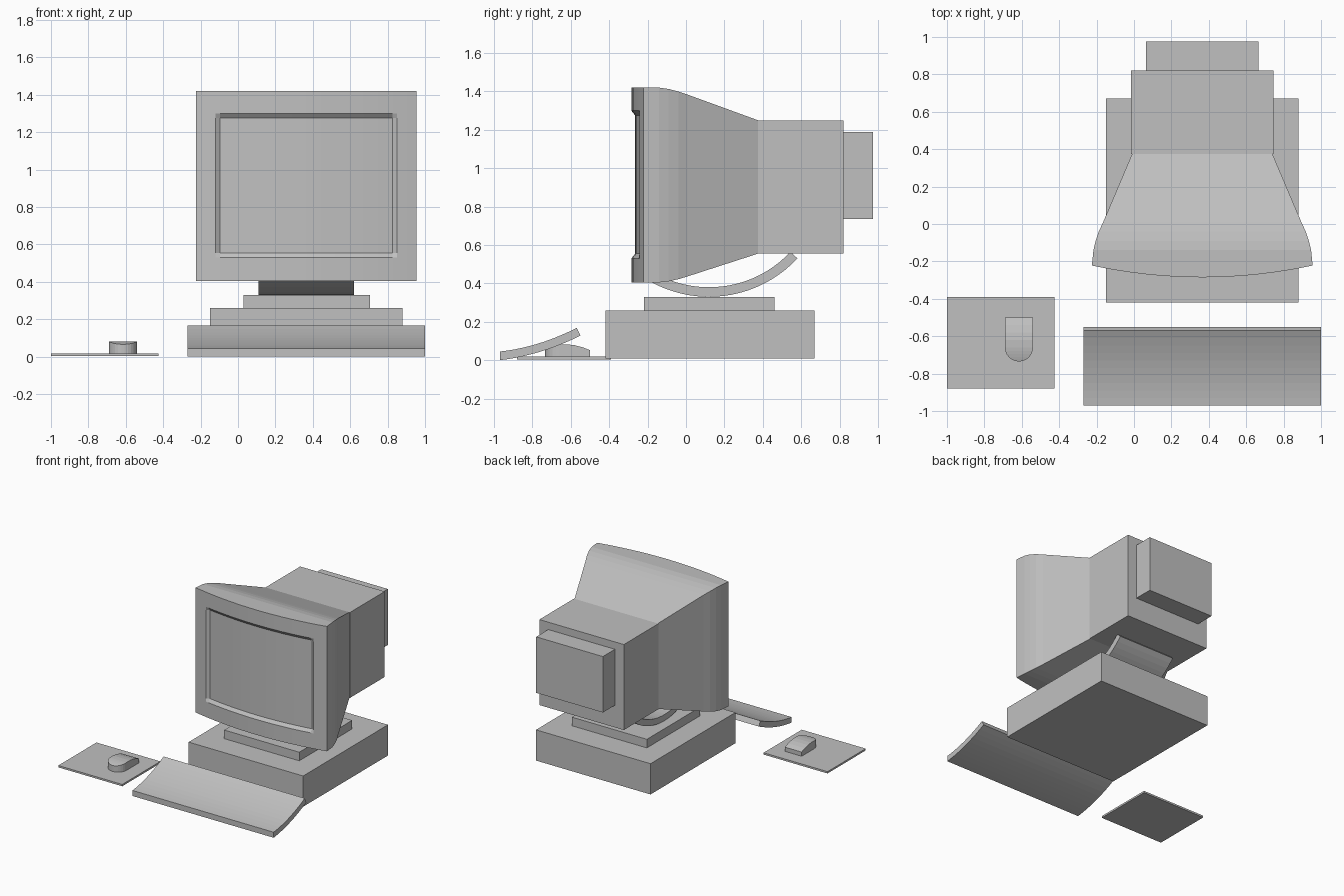
import bpy, bmesh
from math import sin, cos, radians, sqrt

cube = bpy.data.objects.get("Cube")
if cube:
    bpy.data.objects.remove(cube, do_unlink=True)

grey = bpy.data.materials.new("case grey")
grey.use_nodes = True
colour = (0.53, 0.53, 0.53, 1)
grey.diffuse_color = colour
grey.node_tree.nodes["Principled BSDF"].inputs["Base Color"].default_value = colour

CX = 0.365  # middle of the computer


def finish(name, bm):
    bmesh.ops.recalc_face_normals(bm, faces=bm.faces)
    mesh = bpy.data.meshes.new(name)
    bm.to_mesh(mesh)
    bm.free()
    mesh.materials.append(grey)
    obj = bpy.data.objects.new(name, mesh)
    bpy.context.collection.objects.link(obj)
    return obj


def bridge(bm, a, b):
    for i in range(len(a)):
        j = (i + 1) % len(a)
        bm.faces.new((a[i], a[j], b[j], b[i]))


def loft(name, rings):
    """Skin a row of closed rings and cap both ends."""
    bm = bmesh.new()
    loops = [[bm.verts.new(p) for p in ring] for ring in rings]
    for a, b in zip(loops, loops[1:]):
        bridge(bm, a, b)
    bm.faces.new(loops[0])
    bm.faces.new(loops[-1])
    return finish(name, bm)


def box(name, x, y, z):
    return loft(name, [[(x[0], v, z[0]), (x[1], v, z[0]),
                        (x[1], v, z[1]), (x[0], v, z[1])] for v in y])


def extrude_x(name, profile, x):
    return loft(name, [[(v, y, z) for y, z in profile] for v in x])


# Computer case, plinth and rear monitor housings
box("computer_case", (-0.15, 0.88), (-0.42, 0.67), (0.01, 0.26))
box("plinth", (0.03, 0.705), (-0.22, 0.46), (0.26, 0.33))
box("monitor_rear", (-0.015, 0.745), (0.375, 0.82), (0.555, 1.25))
box("monitor_back_cap", (0.065, 0.665), (0.82, 0.975), (0.735, 1.19))

# Curved tilt stand
angles = [radians(-33 + i * 80 / 20) for i in range(21)]
arc = lambda r: [(0.12 + r * sin(a), 0.96 - r * cos(a)) for a in angles]
extrude_x("tilt_stand", arc(0.63) + arc(0.58)[::-1], (0.11, 0.62))

# Monitor shell: bowed front with a sunken screen, tapering to the rear
W, OPEN, GLASS = 0.59, 0.485, 0.46
half = [GLASS * i / 6 for i in range(1, 7)] + [OPEN, 0.54, W]
xs = [-v for v in half[::-1]] + [0] + half
zs = [0.405, 0.53, 0.555, 1.275, 1.30, 1.42]
nx, nz = len(xs), len(zs)


def front_point(x, z):
    sunk = abs(x) <= GLASS and zs[2] <= z <= zs[3]
    return (CX + x, -0.222 - 0.063 * (1 - (x / W) ** 2) + 0.02 * sunk, z)


bm = bmesh.new()
grid = [[bm.verts.new(front_point(x, z)) for z in zs] for x in xs]
for i in range(nx - 1):
    for j in range(nz - 1):
        bm.faces.new((grid[i][j], grid[i + 1][j], grid[i + 1][j + 1], grid[i][j + 1]))
edge = ([(i, 0) for i in range(nx)] + [(nx - 1, j) for j in range(1, nz)]
        + [(i, nz - 1) for i in range(nx - 2, -1, -1)]
        + [(0, j) for j in range(nz - 2, 0, -1)])
previous = [grid[i][j] for i, j in edge]
# depth, half width, bottom, top
for y, w, low, high in ((-0.14, 0.582, 0.405, 1.42), (-0.09, 0.57, 0.411, 1.413),
                        (-0.04, 0.553, 0.422, 1.40), (0.01, 0.53, 0.437, 1.383),
                        (0.375, 0.375, 0.555, 1.25)):
    ring = [bm.verts.new((CX + xs[i] * w / W, y,
                          low + (zs[j] - zs[0]) / (zs[-1] - zs[0]) * (high - low)))
            for i, j in edge]
    bridge(bm, previous, ring)
    previous = ring
bm.faces.new(previous)
finish("monitor_shell", bm)


# Curved keyboard slab
def sagging(start, end, sag, n=10):
    return [(start[0] + (end[0] - start[0]) * t,
             start[1] + (end[1] - start[1]) * t - 4 * sag * t * (1 - t))
            for t in (i / n for i in range(n + 1))]


top = sagging((-0.97, 0.045), (-0.57, 0.168), 0.02)
bottom = sagging((-0.97, 0.0), (-0.55, 0.128), 0.02)
extrude_x("keyboard", bottom + top[::-1], (-0.27, 1.0))

# Mouse pad and round-nosed mouse
box("mouse_pad", (-1.0, -0.425), (-0.88, -0.39), (0.003, 0.018))
rings = []
R, MX = 0.075, -0.615
nose = [-0.66 - R * cos(radians(a)) for a in range(6, 91, 14)]
for y in nose + [-0.66, -0.62, -0.58, -0.54, -0.5]:
    w = sqrt(R * R - min(0, y + 0.66) ** 2)
    h = 0.083 - 1.7 * (y + 0.635) ** 2
    rings.append([(MX - w, y, 0.018), (MX + w, y, 0.018), (MX + w, y, h), (MX - w, y, h)])
loft("mouse", rings)
